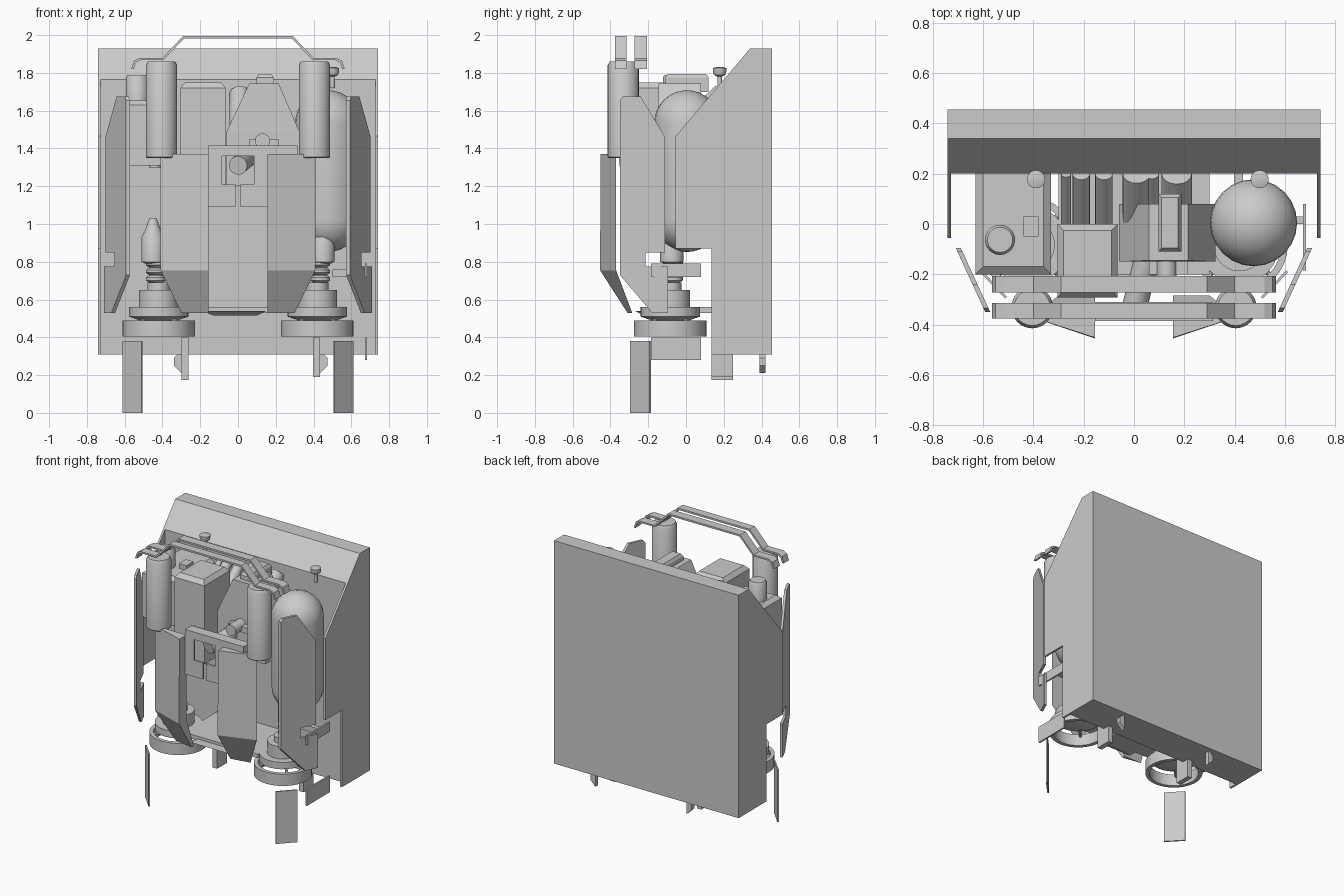
import bpy, bmesh, math
from mathutils import Vector

if "Cube" in bpy.data.objects:
    bpy.data.objects.remove(bpy.data.objects["Cube"])


def mesh(name, verts, faces, smooth=False):
    me = bpy.data.meshes.new(name)
    me.from_pydata([tuple(v) for v in verts], [], faces)
    bm = bmesh.new()
    bm.from_mesh(me)
    bmesh.ops.recalc_face_normals(bm, faces=bm.faces)
    for f in bm.faces:
        f.smooth = smooth
    bm.to_mesh(me)
    bm.free()
    ob = bpy.data.objects.new(name, me)
    bpy.context.collection.objects.link(ob)
    if smooth:
        bpy.ops.object.select_all(action='DESELECT')
        bpy.context.view_layer.objects.active = ob
        ob.select_set(True)
        bpy.ops.object.shade_smooth_by_angle(angle=math.radians(35))
    return ob


def loft(name, rings, smooth=False):
    """Closed solid through rings of equal point count."""
    n = len(rings[0])
    faces = [tuple(range(n)), tuple(range((len(rings) - 1) * n, len(rings) * n))]
    for r in range(len(rings) - 1):
        for i in range(n):
            j = (i + 1) % n
            faces.append((r * n + i, r * n + j, (r + 1) * n + j, (r + 1) * n + i))
    return mesh(name, [p for ring in rings for p in ring], faces, smooth)


def box(name, x0, x1, y0, y1, z0, z1):
    rect = [(x0, y0), (x1, y0), (x1, y1), (x0, y1)]
    return loft(name, [[(x, y, z) for x, y in rect] for z in (z0, z1)])


def taper(name, low, high):
    """Stack of rectangles: each is (x0, x1, y0, y1, z)."""
    return loft(name, [[(a, c, z), (b, c, z), (b, d, z), (a, d, z)] for a, b, c, d, z in (low + high)])


def side_prism(name, yz, x0, x1, shear=0.0, y_ref=0.0):
    return loft(name, [[(x + shear * (y - y_ref), y, z) for y, z in yz] for x in (x0, x1)])


def turned(name, x, y, profile, n=24):
    """Revolved solid around a vertical axis from (radius, z) pairs."""
    return loft(name, [[(x + r * math.cos(2 * math.pi * i / n), y + r * math.sin(2 * math.pi * i / n), z)
                        for i in range(n)] for r, z in profile], True)


def rod(name, a, b, r, n=16):
    a, b = Vector(a), Vector(b)
    q = (b - a).to_track_quat('Z', 'Y')
    circ = [q @ Vector((r * math.cos(2 * math.pi * i / n), r * math.sin(2 * math.pi * i / n), 0)) for i in range(n)]
    return loft(name, [[a + c for c in circ], [b + c for c in circ]], True)


# Back shell with sloped top edge, and thin side walls
side_prism("back_shell", [(.2, .31), (.455, .31), (.455, 1.93), (.34, 1.93), (.2, 1.765)], -.742, .742)
wall = [(.135, .31), (.2, .31), (.2, 1.765), (-.055, 1.465), (-.055, .87), (.135, .87)]
for s in (-1, 1):
    side_prism("side_wall", wall, s * .742, s * .727)

# Bent twin carry bars over the top
path = [(-.565, 1.82), (-.55, 1.865), (-.52, 1.88), (-.40, 1.88), (-.29, 1.995)]
path += [(-x, z) for x, z in reversed(path)]
inner = [(-.552, 1.82), (-.54, 1.855), (-.515, 1.868), (-.395, 1.868), (-.285, 1.982)]
inner += [(-x, z) for x, z in reversed(inner)]
for y0, y1 in ((-.375, -.315), (-.272, -.207)):
    loft("carry_bar", [[(a, y0, b), (a, y1, b), (c, y1, d), (c, y0, d)]
                       for (a, b), (c, d) in zip(path, inner)])

# Mirrored parts
fin = [(-.35, 1.655), (-.335, 1.675), (-.24, 1.675), (-.11, 1.46), (-.11, .85), (-.215, .85),
       (-.215, .775), (-.095, .775), (-.095, .53), (-.18, .53), (-.35, .73)]
for s in (-1, 1):
    # Front cylinder
    turned("front_canister", s * .405, -.332, [(.078, 1.35), (.083, 1.355), (.083, 1.84), (.072, 1.86)])
    # Slanted side fin
    side_prism("side_fin", fin, s * .572, s * .592, s * .46, -.35)
    # Wedge-shaped front armour with folded lower end
    rings = []
    for z, xo, yb, yf in ((1.37, .41, -.37, -.452), (.755, .41, -.37, -.455), (.53, .30, -.285, -.31)):
        rings.append([(s * xo, yb, z), (s * .155, yf, z), (s * .155, yb, z)])
    loft("front_armour", rings)
    # Recessed inner armour around the opening
    xs = sorted((s * .085, s * .155))
    box("inner_armour_side", xs[0], xs[1], -.385, -.37, 1.09, 1.37)
    xs = sorted((s * .013, s * .085))
    box("inner_armour_low", xs[0], xs[1], -.385, -.37, 1.09, 1.21)
    # Thruster: mount, flanges, bellows and head
    cx, cy = s * .42, -.083
    turned("thruster_flange", cx, cy, [(.1, .49), (.157, .51), (.157, .56), (.105, .56), (.105, .65),
                                       (.06, .65), (.06, .69)])
    prof = []
    for k in range(3):
        z = .69 + k * .04
        prof += [(.037, z), (.053, z + .012), (.053, z + .026), (.037, z + .038)]
    turned("thruster_bellows", s * .435, -.07, prof)
    turned("thruster_head", s * .45, -.075, [(.04, .79), (.062, .8), (.062, .93), (.04, .97), (.02, 1.03)])
    # Open nozzle ring
    n = 32
    ring = []
    for i in range(n):
        a = 2 * math.pi * i / n
        c, d = math.cos(a), math.sin(a)
        ring.append([(cx + r * c, cy + r * d, z) for r, z in ((.192, .405), (.192, .49), (.165, .49), (.165, .405))])
    fs = [(4 * i + k, 4 * i + (k + 1) % 4, 4 * ((i + 1) % n) + (k + 1) % 4, 4 * ((i + 1) % n) + k)
          for i in range(n) for k in range(4)]
    mesh("nozzle_ring", [p for r in ring for p in r], fs, True)
    for k in range(4):
        a = math.pi / 4 + k * math.pi / 2
        u = Vector((math.cos(a), math.sin(a), 0))
        rod("nozzle_spoke", Vector((cx, cy, .5)) + u * .08, Vector((cx, cy, .475)) + u * .17, .01, 8)
    # Hanging deflector blade, turned outward
    p = [(s * .505, -.29), (s * .512, -.297), (s * .612, -.192), (s * .605, -.185)]
    loft("hanging_blade", [[(x, y, z) for x, y in p] for z in (0, .38)])
    # Tabs under the shell
    xs = sorted((s * (.28 if s < 0 else .415) - .018, s * (.28 if s < 0 else .415) + .018))
    box("bottom_tab", xs[0], xs[1], .135, .25, .175 if s < 0 else .19, .4)
    xa, xb = (-.30, -.34) if s < 0 else (.435, .475)
    pts = [(xa, .21), (xb, .25), (xb, .29), (xa, .33)]
    loft("bottom_hook", [[(x, y, z) for x, z in pts] for y in (.39, .42)])
    # Lifting eyelets on the slope
    ex = -.39 if s < 0 else .5
    turned("eyelet", ex, .178, [(.012, 1.72), (.012, 1.78), (.03, 1.79), (.036, 1.81), (.036, 1.825), (.02, 1.83)], 16)

# Floor plate joining the thrusters
box("floor_plate", -.3, .3, -.2, .2, .53, .56)
taper("floor_keel", [(-.13, .1, -.22, .0, .515)], [(-.19, .15, -.27, .05, .54)])

# Round-ended tank
R = .173
prof = [(max(R * math.cos(t), .002), 1.025 + R * math.sin(t)) for t in [-math.pi / 2 + k * math.pi / 16 for k in range(9)]]
prof += [(r, 2.56 - z) for r, z in reversed(prof)]
turned("round_tank", .476, .005, prof)
box("tank_plate", .672, .684, -.185, .08, .28, .40)
box("tank_bracket", .672, .684, -.185, .08, .72, .79)
box("tank_strut", .5, .68, .0, .03, .72, .76)

# Left equipment case with filler cap
taper("left_case", [(-.63, -.33, -.2, .2, 1.31), (-.63, -.33, -.2, .2, 1.63)], [(-.6, -.36, -.17, .2, 1.655)])
turned("filler_cap", -.533, -.063, [(.06, 1.6), (.06, 1.775), (.05, 1.79)])
box("case_plate", -.44, -.38, -.05, .03, 1.64, 1.69)
turned("case_pipe", -.44, -.1, [(.03, 1.3), (.03, 1.35)], 12)

# Tall box with bevelled lid
taper("tall_box", [(-.305, -.065, -.292, 0, 1.15), (-.305, -.065, -.292, 0, 1.72)],
      [(-.28, -.09, -.265, -.025, 1.75)])

# Hopper with sloped sides and cap
taper("hopper", [(-.06, .325, -.15, .08, 1.2), (-.06, .325, -.15, .08, 1.49)], [(.06, .215, -.145, .08, 1.745)])
taper("hopper_cap", [(.098, .188, -.11, .12, 1.70), (.098, .188, -.11, .12, 1.775)], [(.11, .176, -.095, .105, 1.795)])

# Pipes leaning to the back wall
for x, r in ((-.27, .02), (-.21, .035), (-.12, .035), (.01, .055), (.07, .03), (.17, .06)):
    rod("back_pipe", (x, -.02, 1.48), (x, .2, 1.69), r)

# Front crossbar and sensor behind the armour opening
box("front_crossbar", -.155, .315, -.385, -.31, 1.36, 1.415)
rod("sensor_barrel", (.0, -.34, 1.31), (.06, -.1, 1.36), .05)
rod("upper_barrel", (.13, -.27, 1.44), (.13, -.1, 1.44), .04)
box("upper_barrel_mount", .06, .215, -.2, -.15, 1.41, 1.45)
